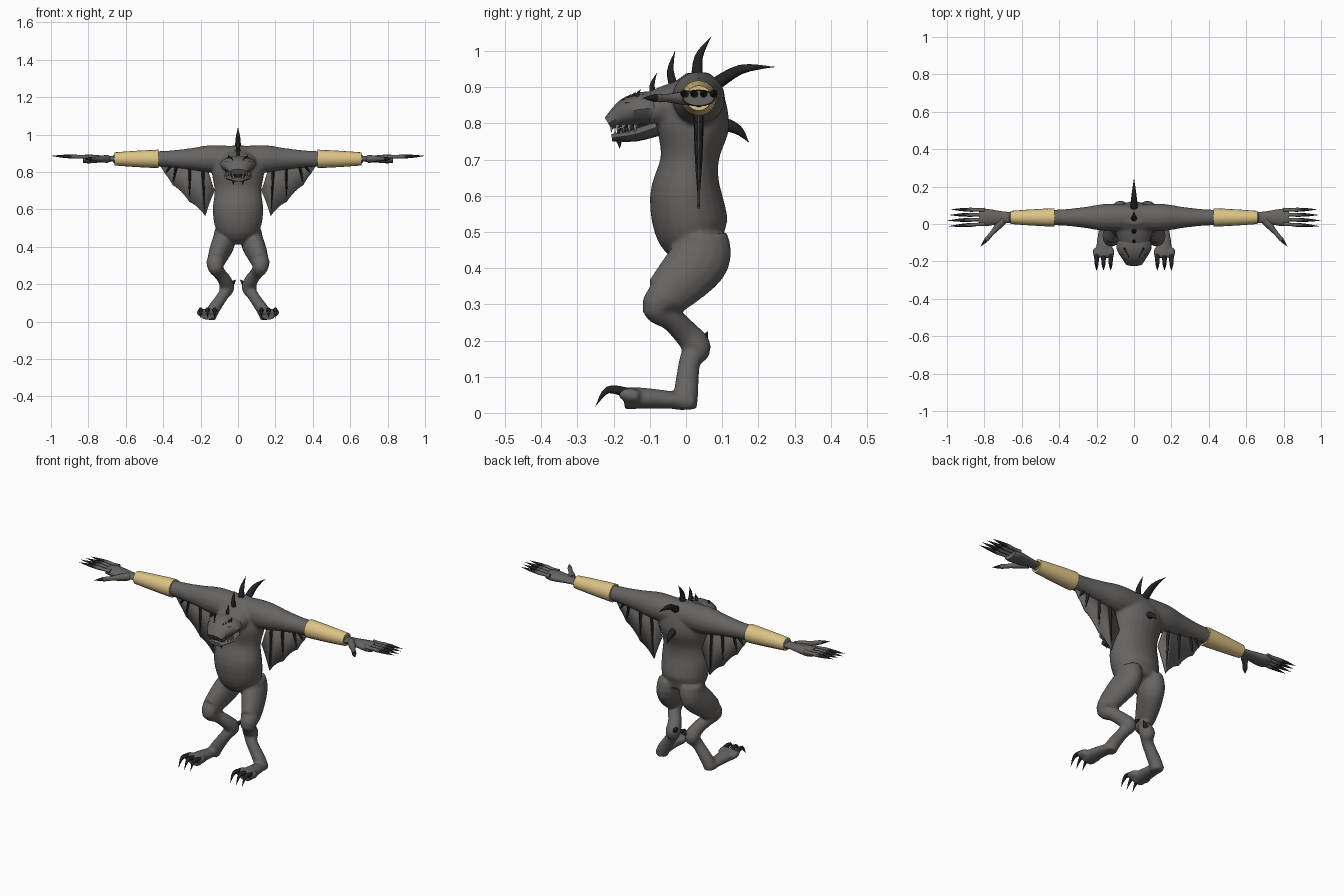
import bpy, bmesh, math
from mathutils import Vector

if "Cube" in bpy.data.objects:
    bpy.data.objects.remove(bpy.data.objects["Cube"], do_unlink=True)


def material(name, *color):
    mat = bpy.data.materials.new(name)
    mat.use_nodes = True
    mat.diffuse_color = (*color, 1)
    shader = mat.node_tree.nodes["Principled BSDF"]
    shader.inputs["Base Color"].default_value = (*color, 1)
    shader.inputs["Roughness"].default_value = .8
    return mat


HIDE = material("grey hide", .135, .126, .118)
HORN = material("black horn", .017, .017, .019)
GOLD = material("pale gold", .72, .55, .24)
IVORY = material("tooth ivory", .7, .66, .55)
ARM_Y, ARM_Z = .035, .87
SIDES = (("left", 1), ("right", -1))


def spline(rows, steps):
    """Catmull-Rom interpolation of equal-length rows."""
    result = []
    last = len(rows) - 1
    for i in range(last):
        before, start, end, after = (Vector(rows[max(0, min(last, i + k))]) for k in range(-1, 3))
        for step in range(steps):
            t = step / steps
            lead = (end - before) / 2
            trail = (after - start) / 2
            result.append(start + lead * t + (3 * (end - start) - 2 * lead - trail) * t ** 2
                          + (2 * (start - end) + lead + trail) * t ** 3)
    return result + [Vector(rows[-1])]


def tube(bm, path, sides=16, steps=4, flat=1, flip=1):
    """Loft ellipses along points of (x, y, z, width radius, optional depth radius)."""
    rows = spline([(p[0] * flip, *p[1:4], p[4] if len(p) > 4 else p[3] * flat) for p in path], steps)
    points = [row.xyz for row in rows]
    span = points[-1] - points[0]
    across = Vector((0, 1, 0)) if abs(span.x) > abs(span.y) + abs(span.z) else Vector((1, 0, 0))
    rings = []
    for i, row in enumerate(rows):
        along = (points[min(i + 1, len(points) - 1)] - points[max(i - 1, 0)]).normalized()
        u = (across - along * across.dot(along)).normalized()
        v = along.cross(u)
        width, depth = (max(radius, .0005) for radius in row[3:])
        angles = [k * math.tau / sides for k in range(sides)]
        rings.append([bm.verts.new(points[i] + u * width * math.cos(a) + v * depth * math.sin(a))
                      for a in angles])
    for ring, following in zip(rings, rings[1:]):
        for k in range(sides):
            bm.faces.new((ring[k], ring[k - 1], following[k - 1], following[k]))
    bm.faces.new(rings[0])
    bm.faces.new(rings[-1])


def midline(*rows):
    """Path on the centre plane from (y, z, width, depth) rows."""
    return [(0, *row) for row in rows]


def arm_line(*rows):
    """Path along the outstretched arm from (x, radius) rows."""
    return [(x, ARM_Y, ARM_Z, radius) for x, radius in rows]


def stalk(base, tip, *radii, curl=0):
    """Path from base to tip with evenly spaced radii, bowed in the side plane."""
    base, tip = Vector(base), Vector(tip)
    bow = Vector((0, base.z - tip.z, tip.y - base.y)) * curl
    path = []
    for i, radius in enumerate(radii):
        t = i / (len(radii) - 1)
        path.append((*(base.lerp(tip, t) + bow * 4 * t * (1 - t)), radius))
    return path


def horn(base, tip, radius, curl=0):
    return stalk(base, tip, radius, radius * .7, 0, curl=curl)


def finish(bm, name, mat):
    bmesh.ops.recalc_face_normals(bm, faces=bm.faces)
    mesh = bpy.data.meshes.new(name)
    bm.to_mesh(mesh)
    bm.free()
    mesh.materials.append(mat)
    obj = bpy.data.objects.new(name, mesh)
    bpy.context.collection.objects.link(obj)
    bpy.ops.object.select_all(action='DESELECT')
    obj.select_set(True)
    bpy.context.view_layer.objects.active = obj
    bpy.ops.object.shade_smooth_by_angle(angle=math.radians(50))
    return obj


def part(name, mat, paths, **options):
    bm = bmesh.new()
    for path in paths:
        tube(bm, path, **options)
    return finish(bm, name, mat)


# Body: torso, neck, arms, legs and feet fused into one skin
bm = bmesh.new()
tube(bm, midline((.05, .44, .07, .06), (.02, .5, .12, .1), (0, .6, .135, .1), (.01, .7, .125, .08),
                 (.02, .8, .14, .1), (.03, .9, .13, .07), (.03, .94, .06, .03)), sides=24)
tube(bm, midline((.03, .86, .12, .07), (-.04, .85, .1, .06), (-.11, .83, .08, .05)))
arm = arm_line((.03, .07), (.15, .073), (.25, .058), (.35, .046), (.45, .04), (.67, .025))
thigh = [(.07, .04, .49, .055), (.075, .04, .43, .062), (.1, -.01, .37, .056), (.12, -.06, .32, .046)]
shin = [(.12, -.06, .32, .05), (.12, -.08, .29, .042), (.1, -.04, .26, .034), (.07, 0, .22, .036),
        (.06, .03, .18, .04), (.08, .01, .14, .03), (.14, 0, .05, .034), (.15, 0, .01, .03)]
foot = [(.15, .02, .03, .03), (.16, -.1, .04, .04), (.16, -.17, .04, .045)]
toes = [.125, .163, .2]
for side, flip in SIDES:
    tube(bm, arm, flip=flip)
    tube(bm, thigh, flat=1.35, flip=flip)
    tube(bm, shin, flip=flip)
    tube(bm, foot, flat=.7, flip=flip)
    for x in toes:
        tube(bm, stalk((x, -.13, .045), (x, -.185, .055), .018, .02, .013), flip=flip)
body = finish(bm, "body", HIDE)
fuse = body.modifiers.new("fuse", 'REMESH')
fuse.mode = 'VOXEL'
fuse.voxel_size = .007
fuse.use_smooth_shade = True
soften = body.modifiers.new("soften", 'SMOOTH')
soften.iterations = 5

# Head, jaw and the dark gap between them
part("head", HIDE, [midline((-.07, .84, .08, .048), (-.12, .84, .095, .047), (-.16, .83, .08, .042),
                            (-.19, .815, .06, .03), (-.215, .8, .045, .018))], sides=12)
part("jaw", HIDE, [midline((-.08, .79, .07, .025), (-.14, .77, .07, .02), (-.205, .76, .04, .01))],
     sides=12)
part("mouth_lining", HORN, [midline((-.1, .79, .065, .015), (-.19, .775, .035, .01))], sides=12)

# Teeth along both jaws, brow spikes, eye slits, nostrils and chin barbs
teeth, face_horns = [], []
for side, flip in SIDES:
    for i in range(5):
        t = i / 4
        x, y = flip * (.066 - .038 * t * t), -.14 - .066 * t
        teeth.append(horn((x, y, .797), (x, y, .774), .005))
        teeth.append(horn((x * .9, y + .01, .765), (x * .9, y + .01, .785), .004))
    for i in range(4):
        x, y, z = flip * (.05 - .007 * i), -.135 - .014 * i, .865 - .007 * i
        face_horns.append(horn((x, y, z), (x, y + .01, z + .03), .007, curl=.1))
    face_horns.append(stalk((flip * .03, -.18, .85), (flip * .076, -.15, .856), 0, .007, 0))
    face_horns.append(stalk((flip * .025, -.2, .823), (flip * .03, -.212, .81), 0, .006, 0))
    face_horns.append(horn((flip * .025, -.19, .76), (flip * .025, -.184, .73), .008, curl=.1))
part("teeth", IVORY, teeth, sides=6, steps=1)
part("face_horns", HORN, face_horns, sides=8)

# Spines along the back, growing towards the shoulders
spines = [(-.09, .87, -.08, .94, .01), (-.03, .89, -.03, 1, .014), (.03, .92, .07, 1.04, .017),
          (.07, .9, .245, .956, .02), (.1, .8, .174, .747, .02)]
part("back_spines", HORN, [horn((0, y, z), (0, tip_y, tip_z), radius, curl=.12)
                           for y, z, tip_y, tip_z, radius in spines], sides=10)

# Points of the arm membrane, from elbow to ribs
hem = [(.425, .84), (.39, .79), (.35, .73), (.26, .64), (.175, .565), (.125, .7)]

for side, flip in SIDES:
    # Forearm cuff
    part(side + "_cuff", GOLD, [arm_line((.427, .047), (.435, .049), (.55, .043), (.66, .035))],
         flip=flip)

    # Palm, fingers and thumb
    part(side + "_palm", HIDE, [arm_line((.64, .028), (.7, .032), (.76, .042), (.8, .047), (.83, .042))],
         flat=.5, flip=flip)
    thumb, thumb_tip = Vector((.7, .02, ARM_Z)), Vector((.82, -.12, ARM_Z))
    digits = [stalk(thumb, thumb.lerp(thumb_tip, .75), .022, .018, .012, .012)]
    nails = [horn(thumb.lerp(thumb_tip, .65), thumb_tip, .012)]
    for i in range(4):
        knuckle = Vector((.8, .025 * i, .88))
        tip = Vector((1 - .01 * abs(i - 1), .03 * i - .012, .886))
        digits.append(stalk(knuckle, knuckle.lerp(tip, .6), .012, .009, .011, .008))
        nails.append(horn(knuckle.lerp(tip, .4), tip, .011))
    part(side + "_fingers", HIDE, digits, sides=10, flip=flip)
    part(side + "_finger_claws", HORN, nails, sides=8, flip=flip)

    # Toe claws and hock spur
    claws = [horn((x, -.16, .055), (x, -.25, .018), .014, curl=-.3) for x in toes]
    claws.append(horn((.04, .045, .195), (.01, .06, .225), .014))
    part(side + "_toe_claws", HORN, claws, sides=8, flip=flip)

    # Scalloped membrane under the arm
    bm = bmesh.new()
    edges = []
    for start, end in zip(hem, hem[1:]):
        for step in range(7):
            t = step / 6
            x, z = Vector(start).lerp(Vector(end), t)
            z += .5 * abs(end[0] - start[0]) * t * (1 - t)
            edges.append((bm.verts.new((flip * x, ARM_Y, z)),
                          bm.verts.new((flip * (.8 * x + .08), ARM_Y, ARM_Z))))
    for (low, high), (next_low, next_high) in zip(edges, edges[1:]):
        bm.faces.new((low, high, next_high, next_low))
    bmesh.ops.remove_doubles(bm, verts=bm.verts, dist=.0001)
    membrane = finish(bm, side + "_membrane", HIDE)
    thickness = membrane.modifiers.new("thickness", 'SOLIDIFY')
    thickness.thickness = .006
    thickness.offset = 0

    # Horn ribs ending at the membrane points
    part(side + "_membrane_ribs", HORN, [horn((.8 * x + .05, ARM_Y, .83), (x, ARM_Y, z), .009)
                                         for x, z in hem[1:5]], sides=8, flat=1.6, flip=flip)
